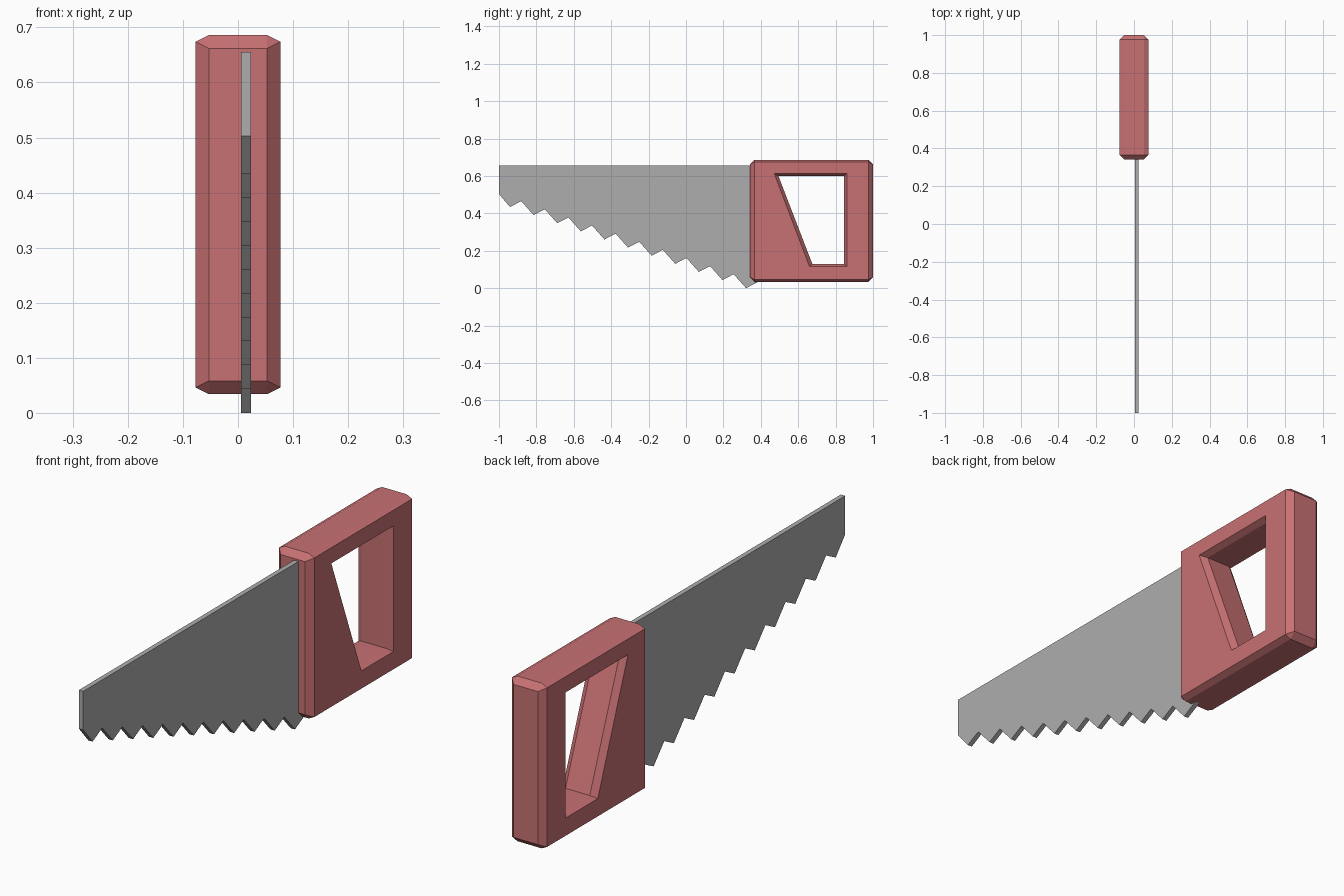
import bpy
import bmesh

cube = bpy.data.objects.get("Cube")
if cube:
    bpy.data.objects.remove(cube, do_unlink=True)


def make_material(name, rgb):
    mat = bpy.data.materials.new(name)
    mat.use_nodes = True
    color = (*rgb, 1)
    mat.diffuse_color = color
    mat.node_tree.nodes["Principled BSDF"].inputs["Base Color"].default_value = color
    return mat


def make_object(name, bm, mat):
    bmesh.ops.recalc_face_normals(bm, faces=bm.faces[:])
    mesh = bpy.data.meshes.new(name)
    bm.to_mesh(mesh)
    bm.free()
    mesh.materials.append(mat)
    obj = bpy.data.objects.new(name, mesh)
    bpy.context.collection.objects.link(obj)
    return obj


def loft(sections):
    """Skin a list of (x, outline) sections, outlines given in y and z."""
    bm = bmesh.new()
    rings = [[bm.verts.new((x, y, z)) for y, z in pts] for x, pts in sections]
    count = len(rings[0])
    for a, b in zip(rings, rings[1:]):
        for i in range(count):
            j = (i + 1) % count
            bm.faces.new((a[i], a[j], b[j], b[i]))
    bm.faces.new(rings[0])
    bm.faces.new(rings[-1])
    return bm


red = make_material("handle red", (0.58, 0.165, 0.172))
steel = make_material("blade grey", (0.42, 0.42, 0.42))

# Blade: straight spine, sloping row of teeth, end hidden inside the handle
TEETH = 11
profile = [(-1, 0.655), (-1, 0.503)]
for i in range(TEETH):
    y = -0.941 + 0.1262 * i
    z = 0.434 * (1 - i / (TEETH - 1))
    profile += [(y, z), (y + 0.06, z + 0.031)]
profile += [(0.44, 0.06), (0.44, 0.655)]
make_object("blade", loft([(0.005, profile), (0.024, profile)]), steel)

# Handle: chamfered block, widest between the two flat sides
WIDE, NARROW = 0.077, 0.053
front, back, bottom, top = 0.342, 1.0, 0.034, 0.686
inset = 0.024
bm = bmesh.new()
for side in (-1, 1):
    for y, dy in ((front, inset), (back, -inset)):
        for z, dz in ((bottom, inset), (top, -inset)):
            bm.verts.new((side * WIDE, y + dy, z + dz / 2))
            bm.verts.new((side * NARROW, y, z + dz))
            bm.verts.new((side * NARROW, y + dy, z))
bmesh.ops.convex_hull(bm, input=bm.verts[:])
bmesh.ops.dissolve_limit(bm, angle_limit=0.01, verts=bm.verts[:], edges=bm.edges[:])
handle = make_object("handle", bm, red)

# Grip opening: slanted cutout that flares out at both sides
inner = [(0.494, 0.6), (0.845, 0.6), (0.845, 0.128), (0.676, 0.128)]
outer = [(0.472, 0.612), (0.86, 0.612), (0.86, 0.116), (0.66, 0.116)]
cutter = make_object("grip_cutter", loft([
    (-WIDE - 0.02, outer), (-WIDE, outer), (-NARROW, inner),
    (NARROW, inner), (WIDE, outer), (WIDE + 0.02, outer)]), red)
cutter.hide_render = True

cut = handle.modifiers.new("grip opening", 'BOOLEAN')
cut.operation = 'DIFFERENCE'
cut.solver = 'EXACT'
cut.object = cutter
bpy.context.view_layer.objects.active = handle
bpy.ops.object.modifier_apply(modifier=cut.name)
bpy.data.objects.remove(cutter, do_unlink=True)
